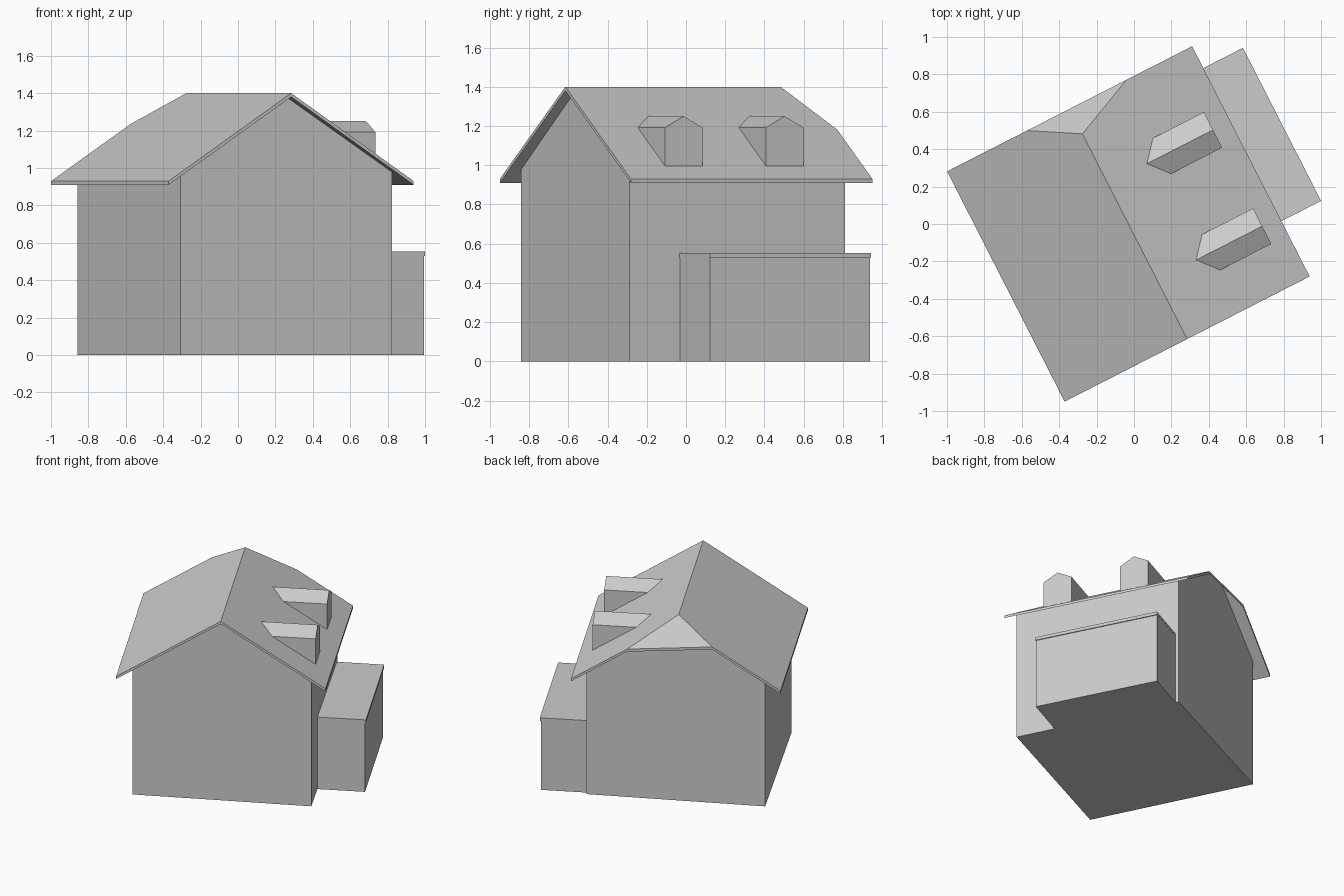
import bpy
import bmesh
import math
from mathutils import Matrix

if "Cube" in bpy.data.objects:
    bpy.data.objects.remove(bpy.data.objects["Cube"], do_unlink=True)

TURN = Matrix.Rotation(math.radians(27.05), 4, "Z")  # the house stands turned on its plot

grey = bpy.data.materials.new("plain grey")
grey.use_nodes = True
grey.diffuse_color = (0.6, 0.6, 0.6, 1)
grey.node_tree.nodes["Principled BSDF"].inputs["Base Color"].default_value = (0.6, 0.6, 0.6, 1)

# Roof layout in the house's own axes
LEFT, RIGHT, FRONT, BACK = -0.762, 0.709, -0.677, 0.705
RIDGE, RIDGE_END = -0.0265, 0.555
HIP_LEFT, HIP_RIGHT = -0.282, 0.315
TOP, EAVE, THICK = 1.40, 0.93, 0.02
SLOPE = (TOP - EAVE) / (RIDGE - LEFT)


def roof_z(x):
    return TOP - SLOPE * abs(x - RIDGE)


def finish(name, bm):
    bmesh.ops.recalc_face_normals(bm, faces=bm.faces)
    bm.transform(TURN)
    mesh = bpy.data.meshes.new(name)
    bm.to_mesh(mesh)
    bm.free()
    mesh.materials.append(grey)
    obj = bpy.data.objects.new(name, mesh)
    bpy.context.collection.objects.link(obj)


def build(name, points, faces):
    bm = bmesh.new()
    verts = [bm.verts.new(p) for p in points]
    for f in faces:
        bm.faces.new([verts[i] for i in f])
    finish(name, bm)


def box(name, x0, x1, y0, y1, z0, z1):
    bm = bmesh.new()
    bmesh.ops.create_cube(bm, size=1)
    bm.transform(Matrix.Translation(((x0 + x1) / 2, (y0 + y1) / 2, (z0 + z1) / 2))
                 @ Matrix.Diagonal((x1 - x0, y1 - y0, z1 - z0, 1)))
    finish(name, bm)


# House walls: footprint raised to the underside of the roof
footprint = [(-0.657, -0.609), (RIDGE, -0.62), (0.603, -0.631), (0.614, 0.598),
             (0.10, 0.61), (-0.12, 0.615), (-0.6435, 0.626)]
n = len(footprint)
base = [(x, y, 0) for x, y in footprint]
head = [(x, y, roof_z(x) - THICK) for x, y in footprint]
build("house_walls", base + head,
      [range(n)] + [(i, (i + 1) % n, (i + 1) % n + n, i + n) for i in range(n)])

# Main roof: two slopes and a small half hip at the back, given a thickness
bm = bmesh.new()
plan = [(LEFT, FRONT), (RIDGE, FRONT), (RIGHT, FRONT), (RIGHT, BACK),
        (HIP_RIGHT, BACK), (RIDGE, RIDGE_END), (HIP_LEFT, BACK), (LEFT, BACK)]
v = [bm.verts.new((x, y, roof_z(x))) for x, y in plan]
for face in [(0, 1, 5, 6, 7), (1, 2, 3, 4, 5), (4, 6, 5)]:
    bm.faces.new([v[i] for i in face])
lower = bmesh.ops.extrude_face_region(bm, geom=bm.faces[:], use_keep_orig=True)["geom"]
bmesh.ops.translate(bm, vec=(0, 0, -THICK),
                    verts=[g for g in lower if isinstance(g, bmesh.types.BMVert)])
finish("main_roof", bm)

# Dormers: gabled fronts running back into the right-hand slope
DORMER_FRONT, DORMER_EAVE, DORMER_TOP, HALF = 0.605, 1.192, 1.25, 0.107


def on_roof(z):
    return RIDGE + (TOP - z) / SLOPE


for name, y in (("front_dormer", -0.322), ("back_dormer", 0.256)):
    a, b, f = y - HALF, y + HALF, DORMER_FRONT
    build(name,
          [(f, a, roof_z(f)), (f, b, roof_z(f)), (f, b, DORMER_EAVE), (f, y, DORMER_TOP),
           (f, a, DORMER_EAVE), (on_roof(DORMER_EAVE), b, DORMER_EAVE),
           (on_roof(DORMER_TOP), y, DORMER_TOP), (on_roof(DORMER_EAVE), a, DORMER_EAVE)],
          [(0, 1, 2, 3, 4), (1, 5, 2), (0, 4, 7), (2, 5, 6, 3), (3, 6, 7, 4)])

# Flat-roofed side annex
box("annex_walls", 0.60, 0.94, -0.344, 0.573, 0, 0.53)
box("annex_roof", 0.60, 0.947, -0.345, 0.574, 0.53, 0.553)
